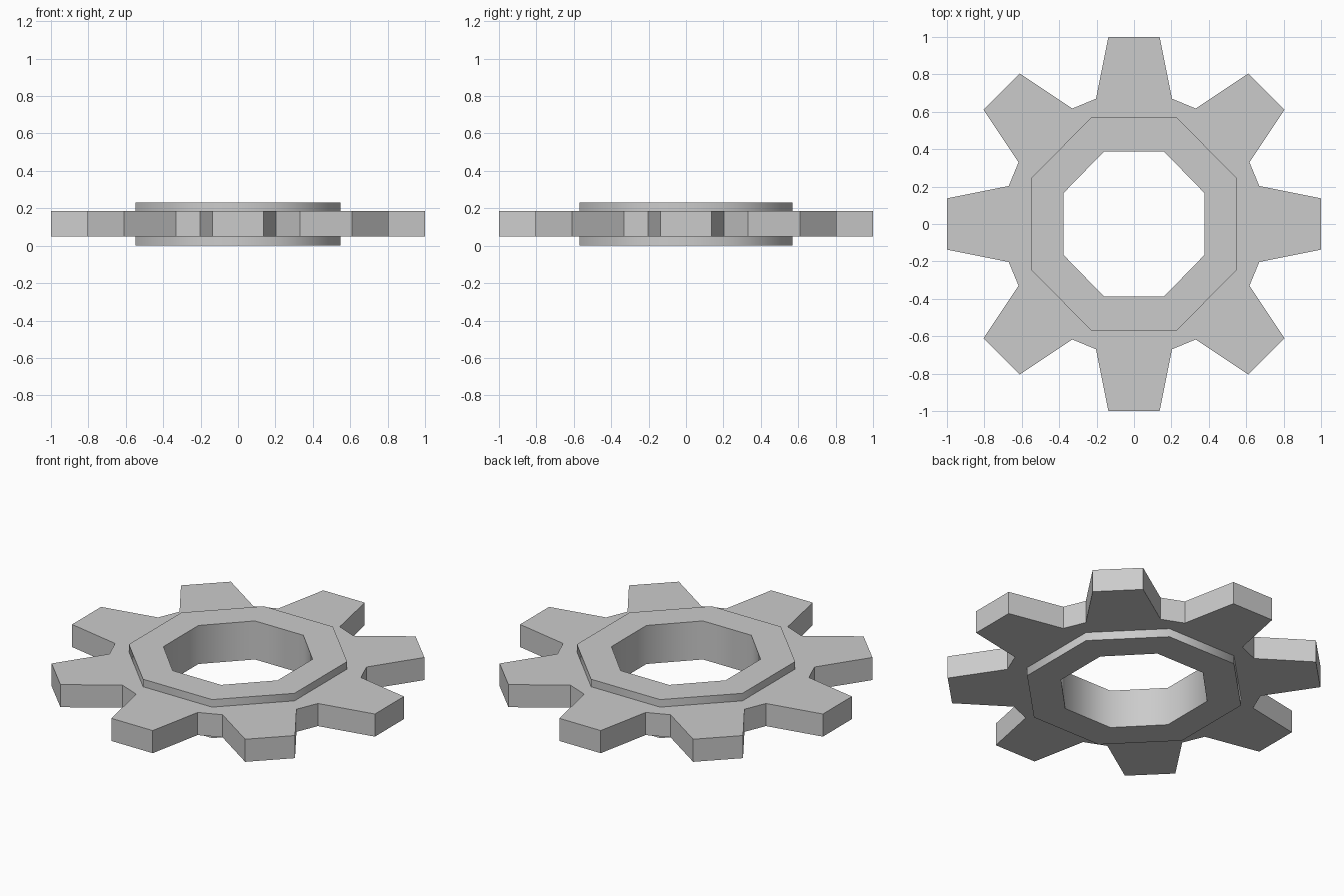
import bpy
import bmesh
from math import pi
from mathutils import Matrix, Vector

if "Cube" in bpy.data.objects:
    bpy.data.objects.remove(bpy.data.objects["Cube"])

TEETH = 8
HUB_TOP = 0.23
PLATE_LOW, PLATE_HIGH = 0.05, 0.185

grey = bpy.data.materials.new("plain grey")
grey.use_nodes = True
colour = (0.6, 0.6, 0.6, 1.0)
grey.diffuse_color = colour
grey.node_tree.nodes["Principled BSDF"].inputs["Base Color"].default_value = colour

bm = bmesh.new()


def octagon(long_side, short_side):
    """Octagon starting just below +x, mirrored from its two corner points."""
    (ax, ay), (bx, by) = long_side, short_side
    return [(ax, -ay), (ax, ay), (bx, by), (-bx, by),
            (-ax, ay), (-ax, -ay), (-bx, -by), (bx, -by)]


def ring(points, z):
    return [bm.verts.new((x, y, z)) for x, y in points]


def bridge(a, b, smooth=False):
    """Join two loops of equal length with a band of quads."""
    for i in range(len(a)):
        j = (i + 1) % len(a)
        bm.faces.new((a[i], a[j], b[j], b[i])).smooth = smooth


# Profiles of the hole, the hub and the toothed rim
hole = octagon((0.377, 0.165), (0.16, 0.388))
hub = octagon((0.547, 0.248), (0.228, 0.57))
tooth = [(0.67, -0.203), (1.0, -0.137), (1.0, 0.137), (0.67, 0.203)]
rim = []
for k in range(TEETH):
    turn = Matrix.Rotation(2 * pi * k / TEETH, 2)
    rim += [turn @ Vector(p) for p in tooth]

# Each side of the gear: raised hub collar and toothed face
holes, rims = [], []
for hub_z, plate_z in ((0, PLATE_LOW), (HUB_TOP, PLATE_HIGH)):
    hole_loop = ring(hole, hub_z)
    hub_edge = ring(hub, hub_z)
    hub_base = ring(hub, plate_z)
    rim_loop = ring(rim, plate_z)
    bridge(hole_loop, hub_edge)
    bridge(hub_edge, hub_base, smooth=True)
    for k in range(TEETH):
        n = (k + 1) % TEETH
        bm.faces.new([hub_base[k], *rim_loop[4 * k:4 * k + 4], hub_base[n]])
        bm.faces.new((hub_base[n], rim_loop[4 * k + 3], rim_loop[4 * n]))
    holes.append(hole_loop)
    rims.append(rim_loop)

# Hole wall and tooth flanks
bridge(*holes, smooth=True)
bridge(*rims)

bmesh.ops.recalc_face_normals(bm, faces=bm.faces)
mesh = bpy.data.meshes.new("gear_wheel")
bm.to_mesh(mesh)
bm.free()
mesh.materials.append(grey)
gear = bpy.data.objects.new("gear_wheel", mesh)
bpy.context.collection.objects.link(gear)
